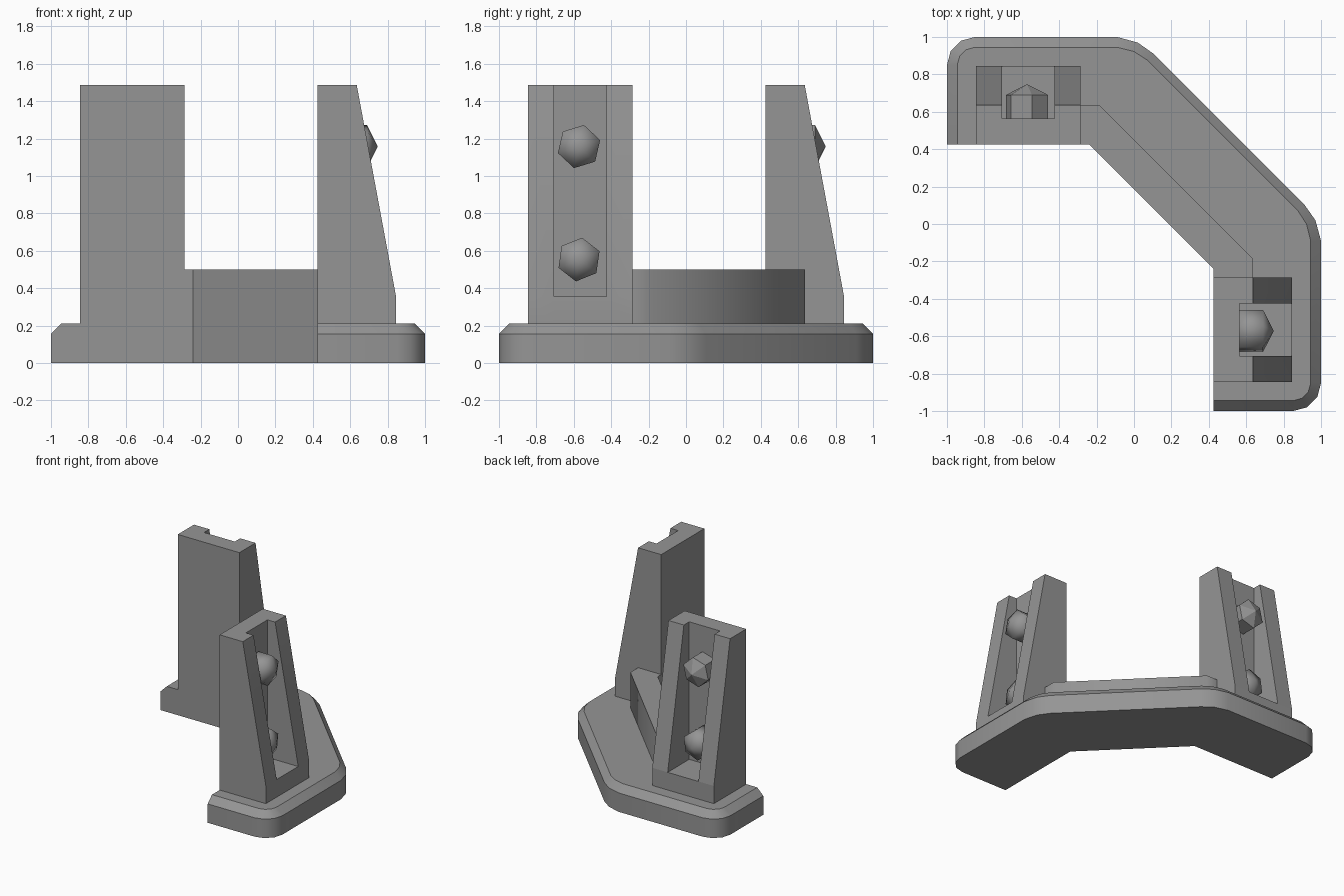
import bpy, bmesh, math
from mathutils import Matrix

cube = bpy.data.objects.get("Cube")
if cube:
    bpy.data.objects.remove(cube, do_unlink=True)

grey = bpy.data.materials.new("mid_grey")
grey.use_nodes = True
colour = (0.3, 0.3, 0.3, 1)
grey.diffuse_color = colour
grey.node_tree.nodes["Principled BSDF"].inputs["Base Color"].default_value = colour

# Swaps x and y: the model is symmetric about its diagonal
SWAP = Matrix(((0, 1, 0, 0), (1, 0, 0, 0), (0, 0, 1, 0), (0, 0, 0, 1)))


def loft(name, rings, smooth_angle, swap=False):
    """Skin a stack of equal-length rings, cap the ends, weld coincident points."""
    bm = bmesh.new()
    rows = [[bm.verts.new(p) for p in ring] for ring in rings]
    n = len(rows[0])
    for low, high in zip(rows, rows[1:]):
        for i in range(n):
            j = (i + 1) % n
            bm.faces.new((low[i], low[j], high[j], high[i]))
    bm.faces.new(rows[0][::-1])
    bm.faces.new(rows[-1])
    bmesh.ops.remove_doubles(bm, verts=bm.verts, dist=1e-4)
    if swap:
        bm.transform(SWAP)
    bmesh.ops.recalc_face_normals(bm, faces=bm.faces)
    limit = math.radians(smooth_angle)
    for f in bm.faces:
        f.smooth = True
    for e in bm.edges:
        e.smooth = -0.1 < e.calc_face_angle_signed(0) < limit
    mesh = bpy.data.meshes.new(name)
    bm.to_mesh(mesh)
    bm.free()
    mesh.materials.append(grey)
    obj = bpy.data.objects.new(name, mesh)
    bpy.context.collection.objects.link(obj)
    return obj


def both_halves(half):
    """Continue an outline across the diagonal."""
    return half + [(y, x) for x, y in reversed(half)]


def at(outline, z):
    return [(x, y, z) for x, y in outline]


INNER, OUTER, FLOOR, LIP = 0.425, 0.845, 0.565, 0.635
BASE_Z, KINK_Z, TOP_Z = 0.21, 0.355, 1.485

# Base: angled slab with rounded outer corners and a chamfered outer rim
corner = [(-1, .85), (-.98, .925), (-.925, .98), (-.85, 1)]
rim_corner = [(-.945, .85), (-.932, .897), (-.897, .932), (-.85, .945)]
notch = (-.24, INNER)
side = both_halves([notch, (-1, INNER)] + corner + [(-.09, 1), (.02, .97), (.105, .91)])
rim = both_halves([notch, (-.945, INNER)] + rim_corner
                  + [(-.09, .945), (0, .922), (.07, .877)])
loft("base", [at(side, 0), at(side, .155), at(rim, BASE_Z)], 35)

# Low wall joining the two posts
wall = both_halves([notch, (-.285, INNER), (-.285, LIP), (-.185, LIP)])
loft("connecting_wall", [at(wall, BASE_Z), at(wall, .5)], 50)


def post_section(outer, floor, z):
    """U-shaped cross-section; floor equal to outer closes the channel."""
    a, b, c, d = -.845, -.705, -.425, -.285
    return at([(INNER, a), (INNER, d), (outer, d), (outer, c),
               (floor, c), (floor, b), (outer, b), (outer, a)], z)


def hexagon(x, radius, z, turn):
    angles = [math.radians(turn + 60 * i) for i in range(6)]
    return [(x, -.572 + radius * math.cos(t), z + radius * math.sin(t)) for t in angles]


# Posts with a tapered outer face and open channel, and the bolts inside
for label, swap in (("left", False), ("back", True)):
    loft(label + "_post", [post_section(OUTER, OUTER, BASE_Z),
                           post_section(OUTER, OUTER, KINK_Z),
                           post_section(OUTER, FLOOR, KINK_Z),
                           post_section(LIP, FLOOR, TOP_Z)], 30, swap)
    for level, z, turn in (("upper", 1.157, 17), ("lower", .553, 22)):
        loft(f"{label}_{level}_bolt", [hexagon(.55, .118, z, turn),
                                       hexagon(.69, .118, z, turn),
                                       hexagon(.747, 0, z, turn)], 100, swap)
